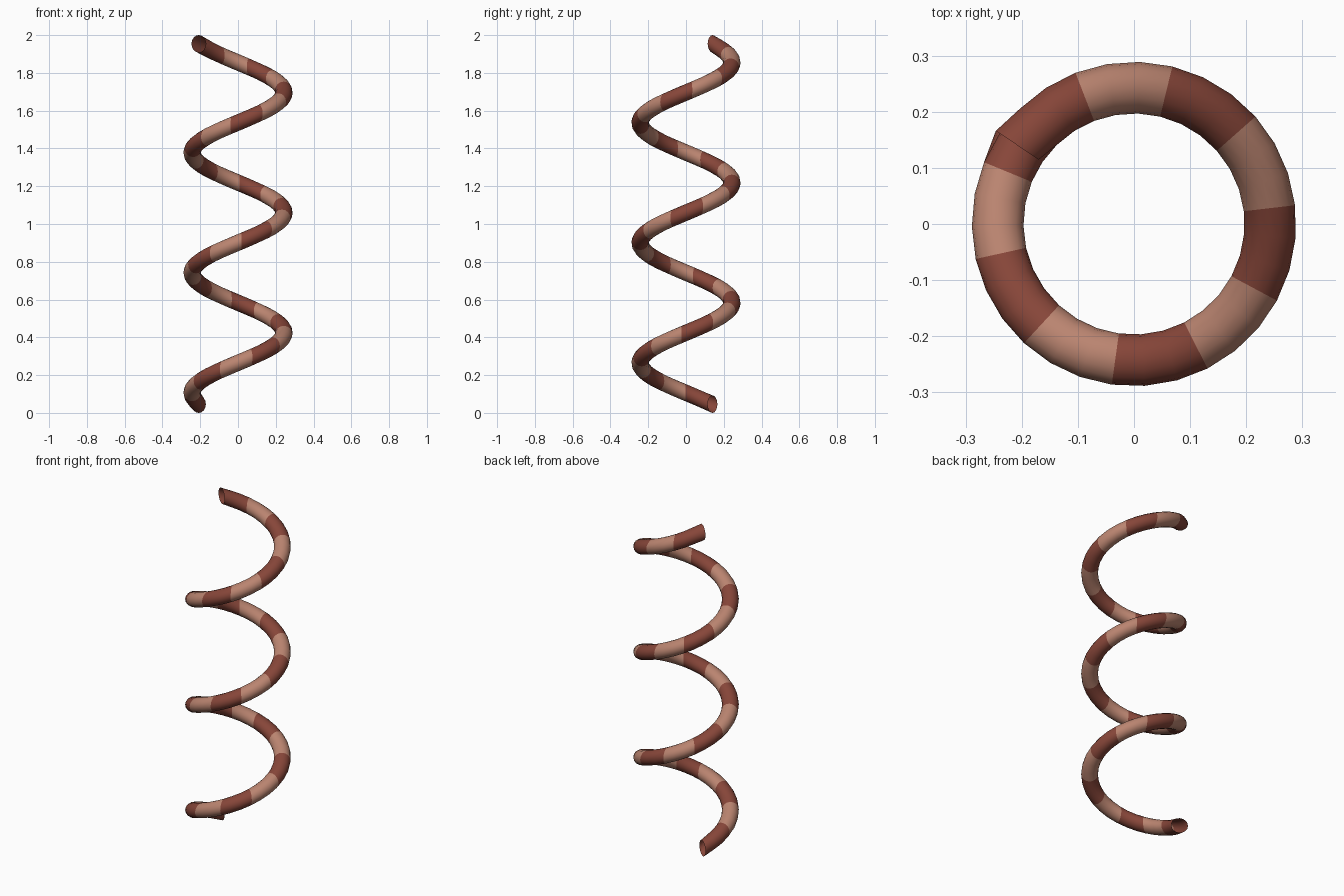
import bpy, bmesh, math

if "Cube" in bpy.data.objects:
    bpy.data.objects.remove(bpy.data.objects["Cube"])

BANDS = 31                 # alternating colour bands, dark at both ends
STEPS = BANDS * 3          # three segments per band
SIDES = 16
COIL_R, TUBE_R = 0.243, 0.046
START = math.radians(146)
TURNS = 3


def material(name, color):
    m = bpy.data.materials.new(name)
    m.diffuse_color = (*color, 1)
    m.use_nodes = True
    m.node_tree.nodes["Principled BSDF"].inputs["Base Color"].default_value = m.diffuse_color
    return m


# Helical tube: upright circular sections swept around the z axis, open at the ends
bm = bmesh.new()
rings = []
for i in range(STEPS + 1):
    t = i / STEPS
    a = START + t * TURNS * 2 * math.pi
    z = TUBE_R + t * (2 - 2 * TUBE_R)
    r = COIL_R + (0.008 if i in (0, STEPS) else 0)   # ends flick outward slightly
    ring = []
    for k in range(SIDES):
        b = 2 * math.pi * k / SIDES
        d = r + TUBE_R * math.cos(b)
        ring.append(bm.verts.new((d * math.cos(a), d * math.sin(a), z + TUBE_R * math.sin(b))))
    rings.append(ring)

# Skin the sections, alternating the colour every three segments
for i in range(STEPS):
    for k in range(SIDES):
        n = (k + 1) % SIDES
        f = bm.faces.new((rings[i][k], rings[i + 1][k], rings[i + 1][n], rings[i][n]))
        f.material_index = (i // 3) % 2
        f.smooth = True

mesh = bpy.data.meshes.new("coil_spring")
bm.to_mesh(mesh)
bm.free()
mesh.materials.append(material("dark red brown", (0.242, 0.061, 0.041)))
mesh.materials.append(material("light tan", (0.491, 0.231, 0.162)))
coil = bpy.data.objects.new("coil_spring", mesh)
bpy.context.collection.objects.link(coil)
